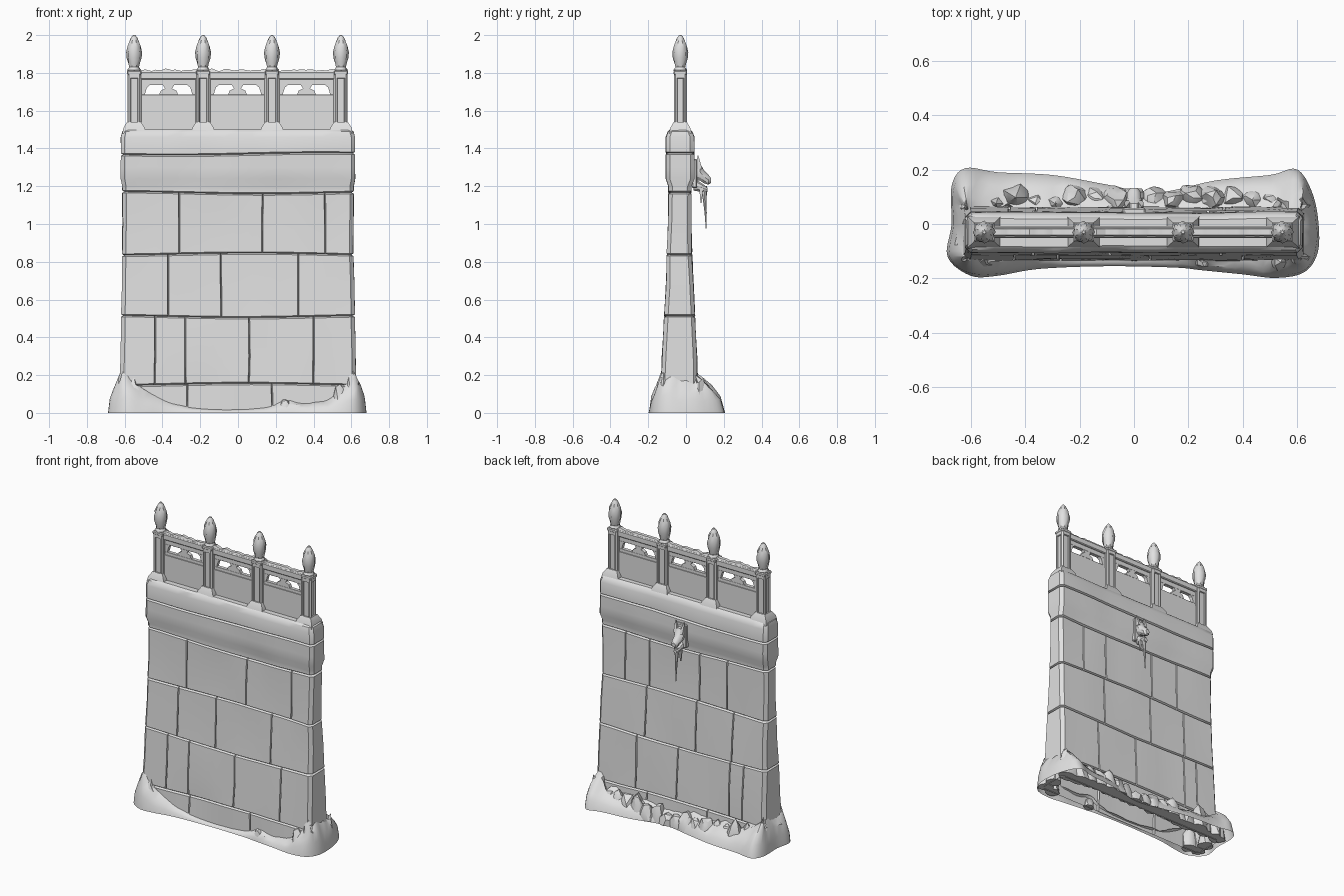
import bpy, bmesh, math, random
from mathutils import Vector, noise

random.seed(4)
if "Cube" in bpy.data.objects:
    bpy.data.objects.remove(bpy.data.objects["Cube"])

stone = bpy.data.materials.new("pale_grey_stone")
stone.use_nodes = True
GREY = (0.75, 0.75, 0.75, 1)
stone.diffuse_color = GREY
stone.node_tree.nodes["Principled BSDF"].inputs["Base Color"].default_value = GREY
made = []


def finish(bm, name, fix=True):
    """Turn a bmesh into a stone object."""
    if fix:
        bmesh.ops.recalc_face_normals(bm, faces=bm.faces[:])
    mesh = bpy.data.meshes.new(name)
    bm.to_mesh(mesh)
    bm.free()
    mesh.materials.append(stone)
    ob = bpy.data.objects.new(name, mesh)
    bpy.context.collection.objects.link(ob)
    made.append(ob)


def add_loft(bm, rings, bottom=True, top=True):
    """Skin a stack of equal-length closed rings."""
    rows = [[bm.verts.new(p) for p in r] for r in rings]
    n = len(rows[0])
    for a, b in zip(rows, rows[1:]):
        for i in range(n):
            j = (i + 1) % n
            bm.faces.new((a[i], a[j], b[j], b[i]))
    if bottom:
        bm.faces.new(rows[0][::-1])
    if top:
        bm.faces.new(rows[-1])


def loft(name, rings):
    bm = bmesh.new()
    add_loft(bm, rings)
    finish(bm, name)


def rect(cx, cy, hx, hy, z):
    return [(cx - hx, cy - hy, z), (cx + hx, cy - hy, z), (cx + hx, cy + hy, z), (cx - hx, cy + hy, z)]


def box(name, cx, cy, hx, hy, z0, z1, bevel=0.005):
    bm = bmesh.new()
    add_loft(bm, [rect(cx, cy, hx, hy, z0), rect(cx, cy, hx, hy, z1)])
    bmesh.ops.bevel(bm, geom=bm.edges[:], offset=bevel, segments=1, affect='EDGES')
    finish(bm, name)


def prism(name, m, pts, y, half):
    """Slab with an outline in the xz plane, centred on x = m."""
    loft(name, [[(m + x, y + s * half, z) for x, z in pts] for s in (-1, 1)])


# Wall profile (z, front y, back y, half width)
PROFILE = [(0, -.135, .065, .63), (.3, -.127, .057, .622), (.68, -.106, .038, .615), (1, -.094, .027, .612),
           (1.2, -.093, .027, .612), (1.24, -.106, .043, .62), (1.3, -.106, .044, .62),
           (1.46, -.105, .042, .62), (1.49, -.094, .03, .612), (1.5, -.082, .018, .6)]
BOUNDS = [0, .15, .51, .84, 1.165, 1.37, 1.5]
FRONT = [(-.27, .18), (-.44, -.28, .06, .4), (-.37, -.09, .32), (-.31, .13, .46), (), ()]
BACK = [(-.2, .25), (-.46, -.36, .03, .33), (-.37, -.1, .27), (-.32, -.12, .25, .43), (), ()]


def section(z):
    for a, b in zip(PROFILE, PROFILE[1:]):
        if z <= b[0]:
            t = (z - a[0]) / (b[0] - a[0])
            return [p + (q - p) * t for p, q in zip(a[1:], b[1:])]


def face_points(hx, joints):
    """Points along one face as (x, depth), with a notch at each upright joint."""
    grid = [k / 8 - 1 for k in range(17)]
    pts = [(u * hx, 0) for u in grid if all(abs(u * .6 - j) > .02 for j in joints)]
    for j in joints:
        pts += [(j - .004, 0), (j, .014), (j + .004, 0)]
    return sorted(pts)


def wall_ring(z, inset, wave, course):
    yf, yb, hx = section(z)
    yf, yb, hx, c = yf + inset, yb - inset, hx - inset, .02
    pts = [(x, yf + d) for x, d in face_points(hx - c, FRONT[course])]
    pts += [(hx, yf + c), (hx, yb - c)]
    pts += [(x, yb - d) for x, d in face_points(hx - c, BACK[course])[::-1]]
    pts += [(-hx, yb - c), (-hx, yf + c)]
    ring = []
    for x, y in pts:
        wear = .005 * noise.noise(Vector((x * 5, y * 9, z * 4)))
        ring.append((x + wear, y + wear, z + wave * math.sin(4 * x + 9 * z)))
    return ring


# Wall: one band of blocks per course, pinched at the bed joints, open below
bm = bmesh.new()
last = len(BOUNDS) - 2
for c, (lo, hi) in enumerate(zip(BOUNDS, BOUNDS[1:])):
    levels = [(p[0], 0, 0) for p in PROFILE if lo < p[0] < hi]
    levels += [(lo, .012, .006), (lo + .007, 0, .006)] if c > 0 else [(lo, 0, 0)]
    levels += [(hi - .007, 0, .006), (hi, .012, .006)] if c < last else [(hi, 0, 0)]
    add_loft(bm, [wall_ring(*lv, c) for lv in sorted(levels)], False, c == last)
finish(bm, "wall", False)

# Rubble skirt around the foot, open below (outline x, y, height)
OUTLINE = [(-.6, -.19, .19), (-.5, -.19, .12), (-.35, -.165, .05), (-.1, -.155, .02), (.15, -.16, .03),
           (.25, -.17, .07), (.4, -.185, .05), (.52, -.198, .1), (.62, -.18, .18), (.67, -.12, .19),
           (.68, -.03, .18), (.66, .1, .16), (.6, .2, .18), (.5, .18, .12), (.3, .16, .1), (.08, .115, .08),
           (-.1, .145, .1), (-.3, .18, .1), (-.5, .19, .13), (-.62, .205, .18), (-.67, .14, .17),
           (-.67, 0, .18), (-.685, -.12, .19)]
ctrl = [Vector(p) for p in OUTLINE]
foot = []
for i in range(len(ctrl)):
    a, b, c, d = (ctrl[(i + k) % len(ctrl)] for k in (-1, 0, 1, 2))
    for t in (k / 5 for k in range(5)):
        foot.append(b + (c - a) * t / 2 + (a * 2 - b * 5 + c * 4 - d) * t * t / 2
                    + (b * 3 - a - c * 3 + d) * t ** 3 / 2)
rings = []
for t, rise in ((0, 0), (.12, .4), (.35, .68), (.65, .92), (1, 1.08)):
    ring = []
    for p in foot:
        ix, iy = max(-.61, min(.61, p.x)), max(-.12, min(.05, p.y))
        n = noise.noise(Vector((p.x * 16, p.y * 16, t * 2)))
        u = min(1, t * (1 + .5 * n))
        ring.append((p.x + (ix - p.x) * u, p.y + (iy - p.y) * u, p.z * rise * (1 + .45 * n)))
    rings.append(ring)
bm = bmesh.new()
add_loft(bm, rings, False, False)
finish(bm, "rubble_skirt", False)

# Boulders piled along the back and at the corners
bm = bmesh.new()


def boulder(x, y, r, h):
    for v in bmesh.ops.create_icosphere(bm, subdivisions=2, radius=1)["verts"]:
        k = 1 + .3 * noise.noise(v.co * 1.6 + Vector((x * 30, y * 30, 0)))
        v.co = (x + v.co.x * r * k * 1.2, y + v.co.y * r * k, max(.005, v.co.z * h * k))


for k in range(17):
    x = -.58 + k * .0725
    high = .1 + .08 * abs(x) / .6
    boulder(x, random.uniform(.07, .1), random.uniform(.04, .055), high * random.uniform(.7, 1.1))
for x in (-.61, .61):
    for y, h in ((-.12, .2), (-.04, .16), (.07, .19)):
        boulder(x, y, .042, h)
boulder(.25, -.14, .03, .07)
boulder(.54, -.14, .04, .15)
boulder(-.55, -.13, .04, .19)
finish(bm, "boulders")

# Balustrade posts with sunk panels, flared feet and bud finials
POSTS = [-.55, -.185, .18, .545]
CY = -.03
BUD = [(1.8, .03), (1.815, .037), (1.83, .028), (1.85, .033), (1.88, .04), (1.91, .042),
       (1.94, .038), (1.965, .028), (1.985, .018), (2, .006)]
for x in POSTS:
    loft("post_foot", [rect(x, CY, .062, .06, 1.48), rect(x, CY, .056, .052, 1.51),
                       rect(x, CY, .037, .035, 1.54)])
    bm = bmesh.new()
    add_loft(bm, [rect(x, CY, .036, .034, z) for z in (1.49, 1.805)])
    bmesh.ops.recalc_face_normals(bm, faces=bm.faces[:])
    uprights = [e for e in bm.edges if abs(e.verts[0].co.z - e.verts[1].co.z) > .1]
    bmesh.ops.bevel(bm, geom=uprights, offset=.008, segments=1, affect='EDGES')
    bm.normal_update()
    sides = [f for f in bm.faces if max(abs(f.normal.x), abs(f.normal.y)) > .9]
    bmesh.ops.inset_individual(bm, faces=sides, thickness=.011)
    for f in sides:
        for v in f.verts:
            v.co.z = 1.66 + (v.co.z - 1.66) * .82
    bmesh.ops.inset_individual(bm, faces=sides, thickness=.004, depth=-.008)
    finish(bm, "post")
    box("post_cap", x, CY, .038, .036, 1.79, 1.812)
    rings = []
    for k, (z, r) in enumerate(BUD):
        rings.append([(x + r * q * math.cos(a), CY + r * q * math.sin(a), z) for a, q in
                      ((math.tau * i / 16, .84 if (i + k // 2) % 2 else 1.0) for i in range(16))])
    loft("bud_finial", rings)

# Pierced panels, rails and weathered coping between the posts
LOW, HIGH = 1.685, 1.735
STEM = [(.05, LOW), (.042, 1.705), (.018, 1.718), (.03, HIGH)]
for a, b in zip(POSTS, POSTS[1:]):
    m, w = (a + b) / 2, (b - a) / 2
    box("lower_panel", m, CY, w, .012, 1.48, LOW, .001)
    box("upper_panel", m, CY, w, .012, HIGH, 1.8, .001)
    prism("pierced_stem", m, STEM + [(-x, z) for x, z in STEM[::-1]], CY, .012)
    i, c = .142, .02
    prism("raised_panel", m, [(c - i, 1.5), (i - c, 1.5), (i, 1.5 + c), (i, 1.665), (-i, 1.665), (-i, 1.5 + c)],
          CY, .018)
    box("top_rail", m, CY, w - .03, .022, 1.765, 1.806)
    box("bottom_rail", m, CY, w - .03, .03, 1.47, 1.496)
    for s in (-1, 1):
        prism("pierced_side", m, [(s * w, LOW), (s * .126, LOW), (s * .115, 1.722), (s * .1, HIGH), (s * w, HIGH)],
              CY, .012)
        box("panel_stile", m + s * (w - .034), CY, .006, .02, 1.49, 1.78, .003)
    rings = []
    for k in range(19):
        x = m + (w - .03) * (k / 9 - 1)
        top = 1.816 + .014 * noise.noise(Vector((x * 25, 3, 0)))
        rings.append([(x, CY - .018, 1.8), (x, CY + .018, 1.8), (x, CY + .011, top), (x, CY - .011, top)])
    loft("weathered_coping", rings)


# Beast-head spout on the back with its hanging drip
def snout(name, stations):
    loft(name, [[(rx * math.cos(t), y, zc + rz * math.sin(t)) for t in (math.tau * i / 10 for i in range(10))]
                for y, zc, rx, rz in stations])


box("spout_plate", 0, .045, .042, .014, 1.19, 1.345)
snout("spout_head", [(.04, 1.28, .032, .05), (.075, 1.275, .034, .048), (.095, 1.25, .026, .036),
                     (.118, 1.235, .024, .028), (.132, 1.23, .014, .014)])
snout("spout_jaw", [(.04, 1.21, .026, .035), (.09, 1.19, .022, .022), (.115, 1.18, .012, .012)])
for s in (-1, 1):
    loft("spout_ear", [rect(s * .022, .072, .011, .014, 1.29), rect(s * .027, .066, .008, .009, 1.33),
                       rect(s * .03, .063, .002, .002, 1.362)])
    loft("side_drip", [rect(s * .018, .08, .003, .003, 1.11), rect(s * .016, .08, .009, .01, 1.19)])
loft("drip", [[(r * math.cos(t), y + r * math.sin(t), z) for t in (math.tau * i / 8 for i in range(8))]
              for z, y, r in ((.97, .106, .001), (1.06, .104, .006), (1.11, .1, .008), (1.2, .095, .017))])

# Smooth shading with sharp edges kept
bpy.ops.object.select_all(action='DESELECT')
for ob in made:
    ob.select_set(True)
bpy.context.view_layer.objects.active = made[0]
bpy.ops.object.shade_smooth_by_angle(angle=math.radians(30))
